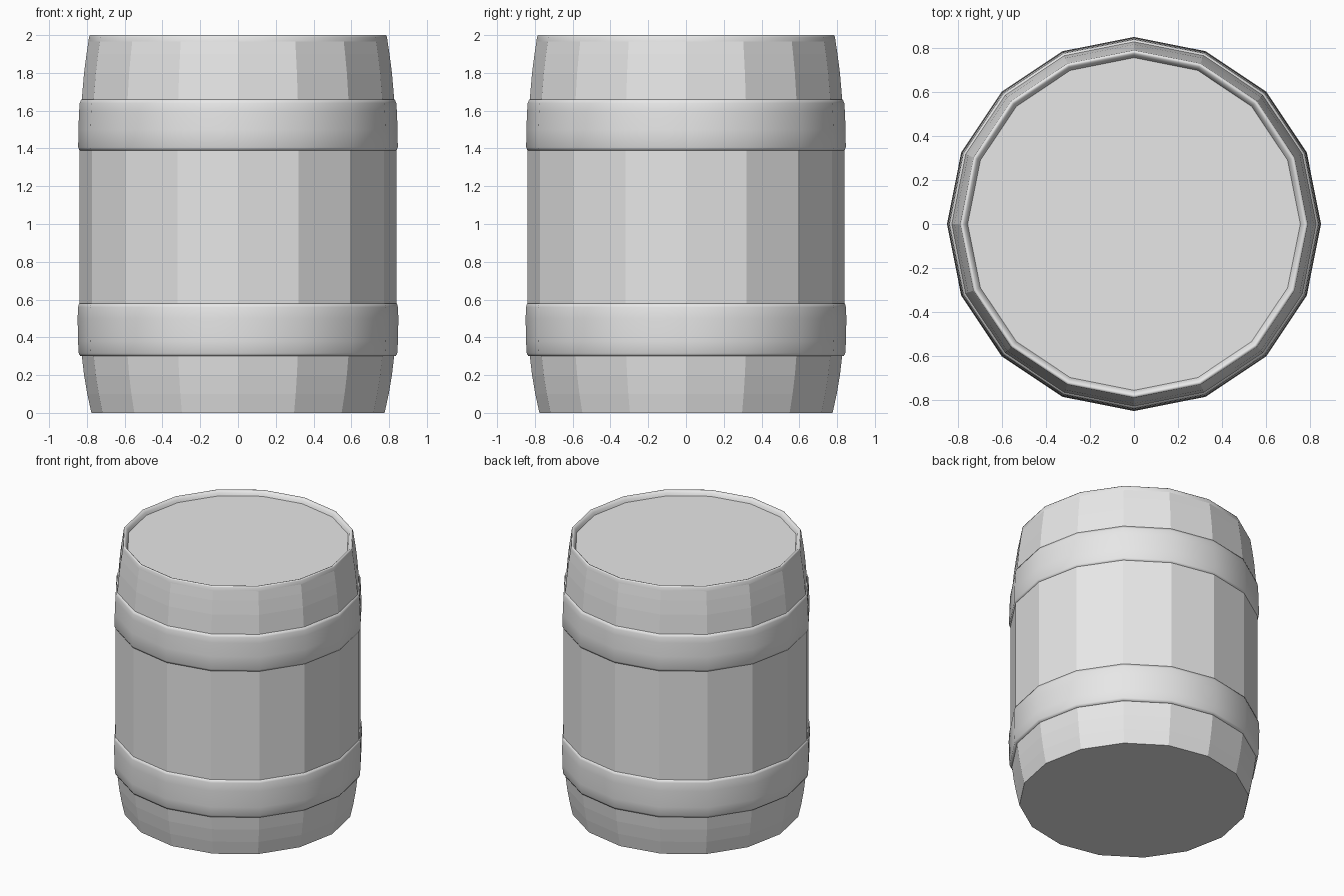
import bpy
import bmesh
from math import cos, sin, tau

SIDES = 16

cube = bpy.data.objects.get("Cube")
if cube:
    bpy.data.objects.remove(cube, do_unlink=True)

# One plain grey for the whole barrel
grey = bpy.data.materials.new("plain grey")
grey.use_nodes = True
colour = (0.8, 0.8, 0.8, 1)
grey.diffuse_color = colour
grey.node_tree.nodes["Principled BSDF"].inputs["Base Color"].default_value = colour


def lathe(name, profile, closed=False, caps=False, smooth=False):
    """Spin (radius, height) points into a faceted solid."""
    bm = bmesh.new()
    rings = [[bm.verts.new((r * cos(tau * i / SIDES), r * sin(tau * i / SIDES), z))
              for i in range(SIDES)] for r, z in profile]
    pairs = list(zip(rings, rings[1:]))
    if closed:
        pairs.append((rings[-1], rings[0]))
    for low, high in pairs:
        for i in range(SIDES):
            j = (i + 1) % SIDES
            bm.faces.new((low[i], low[j], high[j], high[i]))
    if caps:
        bm.faces.new(rings[0][::-1])
        bm.faces.new(rings[-1])
    for face in bm.faces:
        face.smooth = smooth
    mesh = bpy.data.meshes.new(name)
    bm.to_mesh(mesh)
    bm.free()
    mesh.materials.append(grey)
    obj = bpy.data.objects.new(name, mesh)
    bpy.context.collection.objects.link(obj)
    return obj


# Staved body with curved ends, closed by the base and the sunken lid
lathe("body", [(0.776, 0), (0.798, 0.1), (0.815, 0.2), (0.829, 0.32),
               (0.838, 0.56), (0.838, 1.41), (0.827, 1.66), (0.815, 1.8),
               (0.802, 1.9), (0.792, 1.965), (0.755, 1.965)], caps=True)

# Soft rim around the lid
lathe("rim", [(0.792, 1.965), (0.789, 1.99), (0.784, 2.0),
              (0.774, 1.997), (0.763, 1.985), (0.755, 1.965)], smooth=True)

# Rounded hoops
lathe("lower_hoop", [(0.81, 0.3), (0.835, 0.3), (0.843, 0.315), (0.847, 0.38),
                     (0.849, 0.5), (0.847, 0.56), (0.841, 0.58), (0.81, 0.58)],
      closed=True, smooth=True)
lathe("upper_hoop", [(0.81, 1.39), (0.839, 1.39), (0.846, 1.405), (0.845, 1.5),
                     (0.841, 1.6), (0.838, 1.64), (0.83, 1.66), (0.81, 1.66)],
      closed=True, smooth=True)
